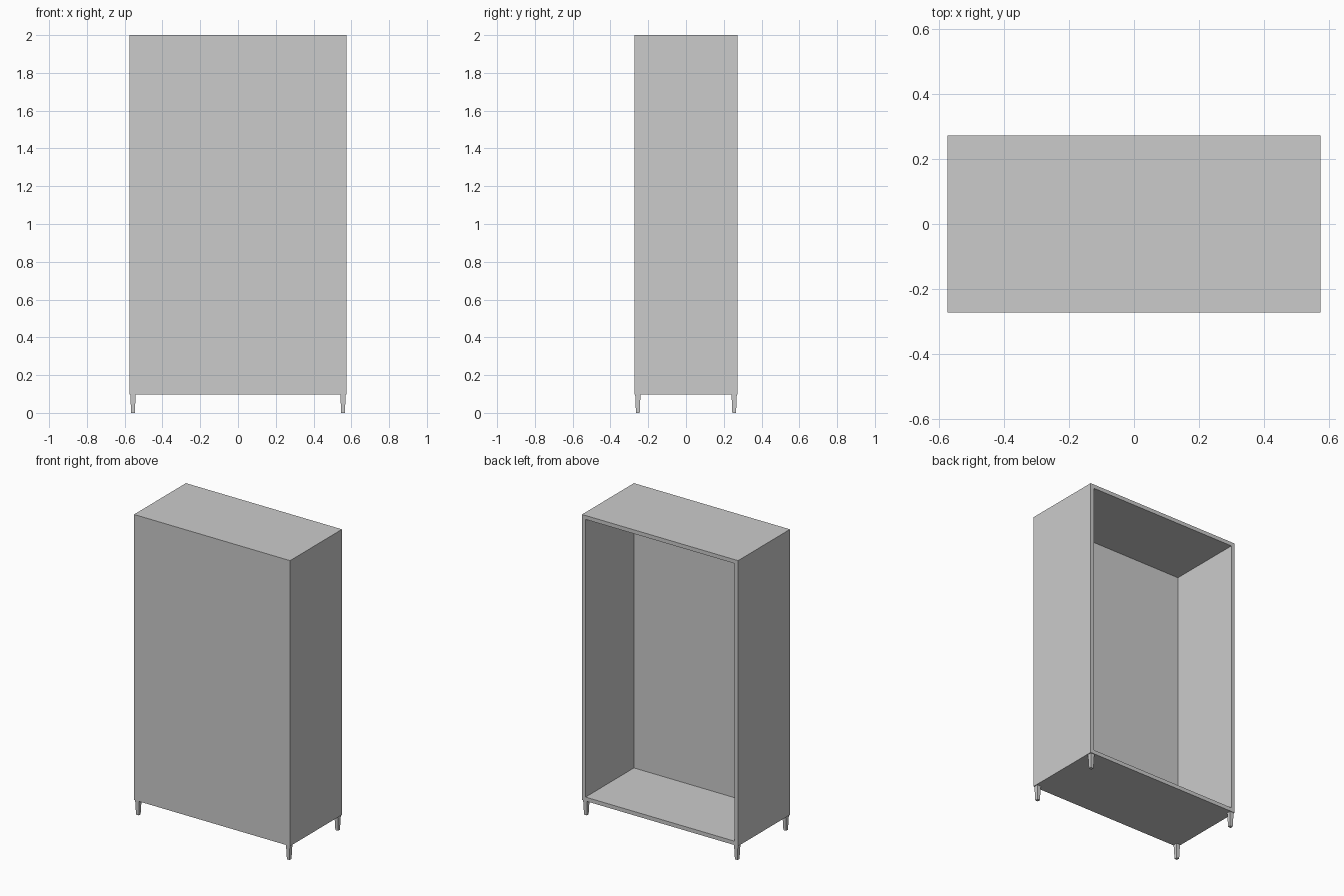
import bpy
import bmesh

if "Cube" in bpy.data.objects:
    bpy.data.objects.remove(bpy.data.objects["Cube"], do_unlink=True)

W, D, H = 1.15, 0.546, 2.0      # overall size
BASE, T = 0.098, 0.037          # underside height, board thickness

grey = bpy.data.materials.new("plain_grey")
grey.use_nodes = True
colour = (0.6, 0.6, 0.6, 1)
grey.diffuse_color = colour
grey.node_tree.nodes["Principled BSDF"].inputs["Base Color"].default_value = colour


def add_object(name, bm):
    mesh = bpy.data.meshes.new(name)
    bm.to_mesh(mesh)
    bm.free()
    mesh.materials.append(grey)
    obj = bpy.data.objects.new(name, mesh)
    bpy.context.collection.objects.link(obj)
    return obj


# Cabinet shell: one box, its rear face inset and pushed in to hollow it
bm = bmesh.new()
bmesh.ops.create_cube(bm, size=1)
bmesh.ops.scale(bm, vec=(W, D, H - BASE), verts=bm.verts)
bmesh.ops.translate(bm, vec=(0, 0, (H + BASE) / 2), verts=bm.verts)
bm.normal_update()
rear = next(f for f in bm.faces if f.normal.y > 0.9)
bmesh.ops.inset_individual(bm, faces=[rear], thickness=T)
result = bmesh.ops.extrude_discrete_faces(bm, faces=[rear])
floor = result["faces"][0]
bmesh.ops.translate(bm, vec=(0, T - D, 0), verts=floor.verts)
bmesh.ops.recalc_face_normals(bm, faces=bm.faces)
add_object("cabinet_shell", bm)


# Four square legs that taper towards the floor
def add_leg(name, x, y, top=0.028, foot=0.02):
    bm = bmesh.new()
    bmesh.ops.create_cube(bm, size=1)
    for v in bm.verts:
        width = top if v.co.z > 0 else foot
        v.co.x = x + v.co.x * width
        v.co.y = y + v.co.y * width
        v.co.z = BASE if v.co.z > 0 else 0
    add_object(name, bm)


for side, sx in (("left", 1), ("right", -1)):
    for end, sy in (("front", -1), ("back", 1)):
        add_leg(f"{end}_{side}_leg", sx * (W / 2 - 0.019), sy * (D / 2 - 0.018))
